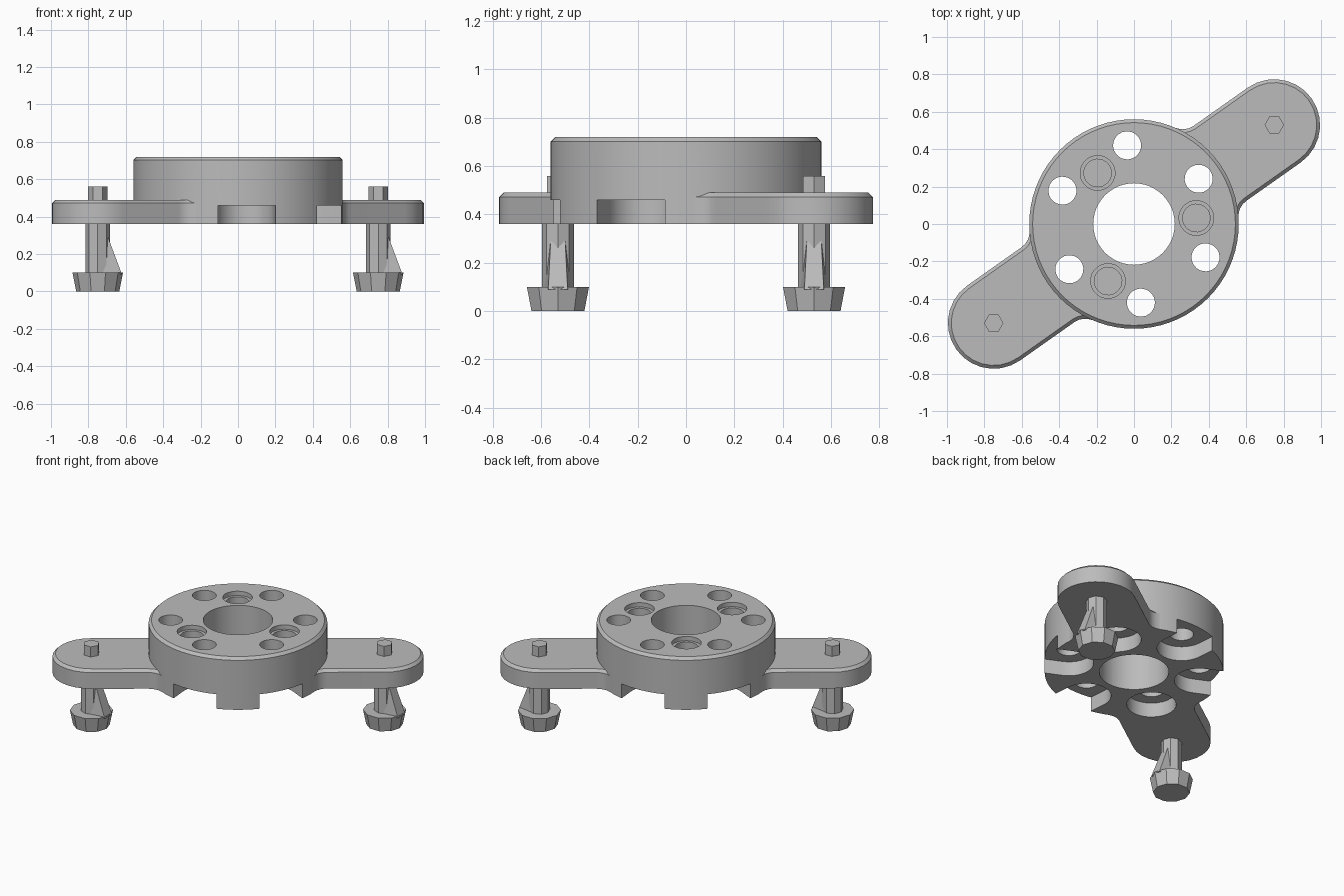
import bpy, bmesh, math
from math import radians, cos, sin, pi
from mathutils import Vector, Matrix

cube = bpy.data.objects.get("Cube")
if cube:
    bpy.data.objects.remove(cube, do_unlink=True)

grey = bpy.data.materials.new("plain grey")
grey.use_nodes = True
COLOR = (0.5, 0.5, 0.5, 1)
grey.diffuse_color = COLOR
grey.node_tree.nodes["Principled BSDF"].inputs["Base Color"].default_value = COLOR

BOTTOM, TOP, ARM_TOP = 0.36, 0.72, 0.49
DISC_R, ARM_HALF, ARM_REACH = 0.56, 0.245, 0.918
ARM_ANGLE = radians(35.2)


def finish(bm, name):
    bmesh.ops.recalc_face_normals(bm, faces=bm.faces)
    mesh = bpy.data.meshes.new(name)
    bm.to_mesh(mesh)
    bm.free()
    obj = bpy.data.objects.new(name, mesh)
    bpy.context.collection.objects.link(obj)
    mesh.materials.append(grey)
    return obj


def extrude(name, outline, z0, z1, chamfer=0):
    """Prism over a 2D outline, with an optional chamfer round its top."""
    bm = bmesh.new()
    face = bm.faces.new([bm.verts.new((x, y, z0)) for x, y in outline])
    top = bmesh.ops.extrude_face_region(bm, geom=[face])["geom"]
    verts = [g for g in top if isinstance(g, bmesh.types.BMVert)]
    bmesh.ops.translate(bm, verts=verts, vec=(0, 0, z1 - z0))
    if chamfer:
        rim = [e for e in bm.edges if all(abs(v.co.z - z1) < 1e-5 for v in e.verts)]
        bmesh.ops.bevel(bm, geom=rim, offset=chamfer, segments=1, affect='EDGES')
    return finish(bm, name)


def arc(cx, cy, r, start, end, n):
    return [(cx + r * cos(start + (end - start) * i / n),
             cy + r * sin(start + (end - start) * i / n)) for i in range(n + 1)]


def circle(cx, cy, r, n):
    return arc(cx, cy, r, 0, 2 * pi, n)[:-1]


def turn(points, angle):
    return [(x * cos(angle) - y * sin(angle), x * sin(angle) + y * cos(angle))
            for x, y in points]


def combine(target, tool, operation):
    mod = target.modifiers.new("cut", 'BOOLEAN')
    mod.operation, mod.object, mod.solver = operation, tool, 'EXACT'
    bpy.context.view_layer.objects.active = target
    bpy.ops.object.modifier_apply(modifier=mod.name)
    bpy.data.objects.remove(tool, do_unlink=True)


# Round body with two opposite arms, filleted where they leave the disc
body = extrude("mount_body", circle(0, 0, DISC_R, 72), BOTTOM, TOP, 0.018)
FILLET = 0.1
fx = math.sqrt((DISC_R + FILLET) ** 2 - (ARM_HALF + FILLET) ** 2)
fy = ARM_HALF + FILLET
lean = math.atan2(fy, fx)
half = (arc(fx, -fy, FILLET, pi - lean, pi / 2, 4)
        + arc(ARM_REACH, 0, ARM_HALF, -pi / 2, pi / 2, 14)
        + arc(fx, fy, FILLET, -pi / 2, lean - pi, 4))
arms = extrude("arms", turn(half, ARM_ANGLE) + turn(half, ARM_ANGLE + pi),
               BOTTOM, ARM_TOP, 0.018)
combine(body, arms, 'UNION')

# Large centre bore
combine(body, extrude("bore", circle(0, 0, 0.218, 48), 0.2, 0.9), 'DIFFERENCE')

# Six through holes, each with a pocket below that opens at the rim
# (the pockets beneath the arms stay closed)
HOLE_RING, POCKET = 0.422, 0.155
for i in range(6):
    a = radians(35 + 60 * i)
    if i % 3:
        shape = arc(HOLE_RING, 0, POCKET, pi / 2, 3 * pi / 2, 16) + [
            (0.62, -POCKET), (0.62, POCKET)]
    else:
        shape = circle(HOLE_RING, 0, POCKET, 28)
    combine(body, extrude("pocket", turn(shape, a), 0.2, 0.46), 'DIFFERENCE')
    hole = turn(circle(HOLE_RING, 0, 0.075, 24), a)
    combine(body, extrude("hole", hole, 0.3, 0.9), 'DIFFERENCE')

# Three blind stepped holes
for i in range(3):
    a = radians(5.5 + 120 * i)
    for r, floor in ((0.093, 0.69), (0.074, 0.61)):
        well = turn(circle(0.335, 0, r, 24), a)
        combine(body, extrude("well", well, floor, 0.9), 'DIFFERENCE')


def hull(name, points):
    bm = bmesh.new()
    for p in points:
        bm.verts.new(p)
    bmesh.ops.convex_hull(bm, input=bm.verts)
    return finish(bm, name)


def ring(x, y, r, z, n):
    return [(px, py, z) for px, py in circle(x, y, r, n)]


# Faceted pins: thin tip above the arm, shaft, wide foot and a side rib
for side, label in ((1, "left"), (-1, "right")):
    x, y = 0.75 * side, 0.53 * side
    parts = [
        hull(label + "_pin_tip", ring(x, y, 0.052, 0.45, 6) + ring(x, y, 0.052, 0.56, 6)),
        hull(label + "_pin_shaft", ring(x, y, 0.066, 0.09, 8) + ring(x, y, 0.066, 0.4, 8)),
        hull(label + "_pin_foot", ring(x, y, 0.115, 0, 10) + ring(x, y, 0.135, 0.1, 10)),
        hull(label + "_pin_rib", [(x + dx, y + dy, z) for dx, dy, z in (
            (0, -0.06, 0.09), (0, 0.06, 0.09), (0.13, -0.04, 0.09),
            (0.13, 0.04, 0.09), (0.055, -0.03, 0.29), (0.055, 0.03, 0.29))]),
    ]

# Smooth the round walls, keep the edges crisp
bpy.ops.object.select_all(action='DESELECT')
body.select_set(True)
bpy.context.view_layer.objects.active = body
bpy.ops.object.shade_smooth_by_angle(angle=radians(25))
